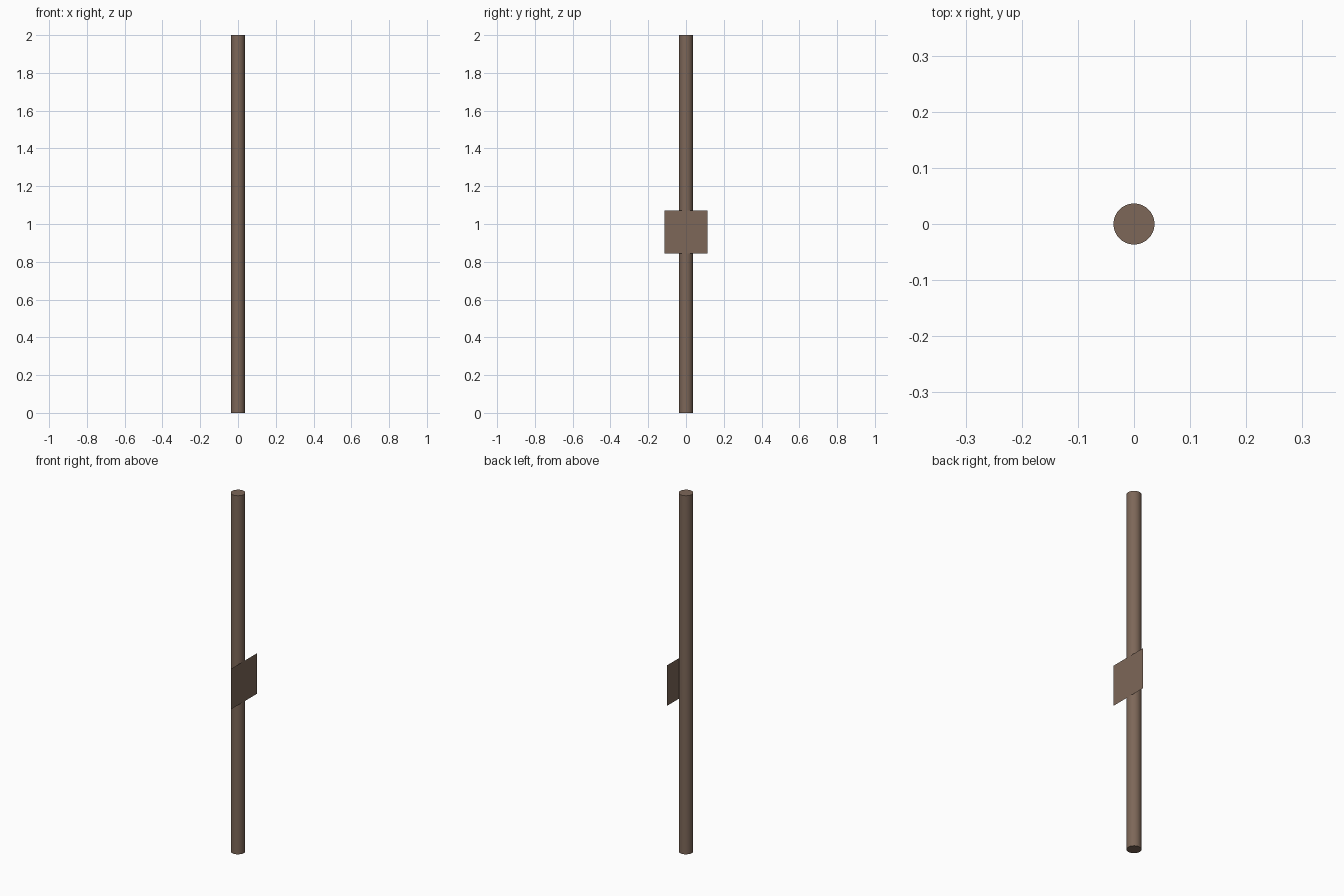
import bpy
import math

if "Cube" in bpy.data.objects:
    bpy.data.objects.remove(bpy.data.objects["Cube"])

RADIUS, HEIGHT = 0.0366, 2.0
SIGN_SIZE, SIGN_Z = 0.226, 0.958

# Single weathered brown for the whole model
brown = bpy.data.materials.new("weathered_brown")
brown.diffuse_color = (0.205, 0.135, 0.098, 1)
brown.use_nodes = True
brown.node_tree.nodes["Principled BSDF"].inputs["Base Color"].default_value = brown.diffuse_color

# Round pole standing on the ground
bpy.ops.mesh.primitive_cylinder_add(vertices=32, radius=RADIUS, depth=HEIGHT,
                                    location=(0, 0, HEIGHT / 2))
pole = bpy.context.object
pole.name = "pole"
pole.data.materials.append(brown)
bpy.ops.object.shade_smooth_by_angle(angle=math.radians(30))

# Thin square sign panel touching the right side of the pole, facing +x
bpy.ops.mesh.primitive_plane_add(size=SIGN_SIZE,
                                 location=(RADIUS + 0.0004, 0, SIGN_Z),
                                 rotation=(0, math.pi / 2, 0))
panel = bpy.context.object
panel.name = "sign_panel"
panel.data.materials.append(brown)
